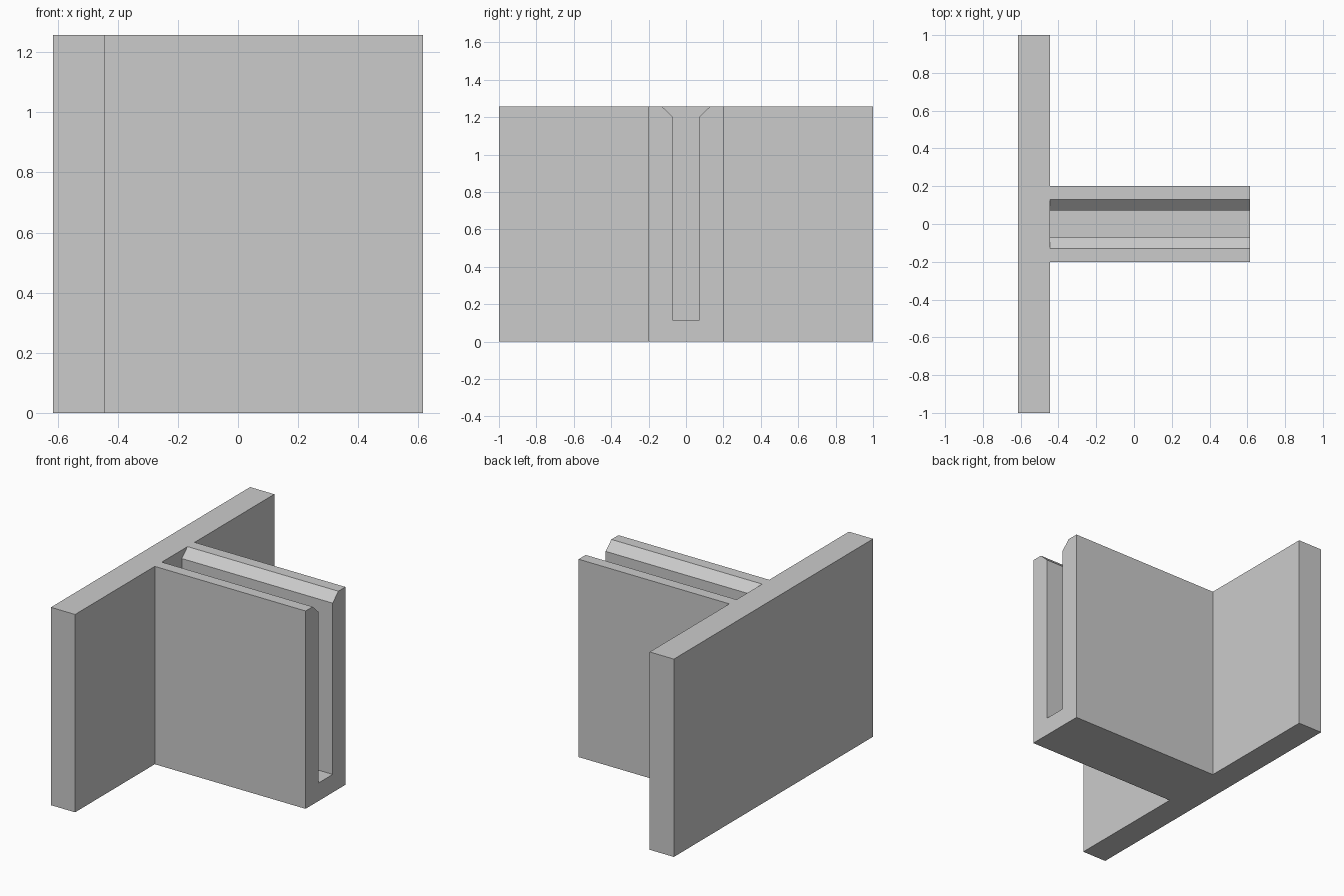
import bpy
import bmesh
from mathutils import Vector

if "Cube" in bpy.data.objects:
    bpy.data.objects.remove(bpy.data.objects["Cube"], do_unlink=True)

grey = bpy.data.materials.new("light grey")
grey.use_nodes = True
colour = (0.6, 0.6, 0.6, 1)
grey.diffuse_color = colour
grey.node_tree.nodes["Principled BSDF"].inputs["Base Color"].default_value = colour

HEIGHT = 1.257
X_BACK, X_JOIN, X_END = -0.615, -0.445, 0.615


def extrude_profile(name, profile, x0, x1):
    """Extrude a closed (y, z) outline along x."""
    bm = bmesh.new()
    face = bm.faces.new([bm.verts.new((x0, y, z)) for y, z in profile])
    moved = bmesh.ops.extrude_face_region(bm, geom=[face])["geom"]
    verts = [v for v in moved if isinstance(v, bmesh.types.BMVert)]
    bmesh.ops.translate(bm, verts=verts, vec=Vector((x1 - x0, 0, 0)))
    bmesh.ops.recalc_face_normals(bm, faces=bm.faces)
    mesh = bpy.data.meshes.new(name)
    bm.to_mesh(mesh)
    bm.free()
    mesh.materials.append(grey)
    obj = bpy.data.objects.new(name, mesh)
    bpy.context.collection.objects.link(obj)
    return obj


# Flat mounting plate
extrude_profile("back_plate", [(-1, 0), (1, 0), (1, HEIGHT), (-1, HEIGHT)],
                X_BACK, X_JOIN)

# Slotted holder with a chamfered mouth, outline mirrored across y
half = [(0.2, 0), (0.2, HEIGHT), (0.129, HEIGHT), (0.072, 1.203), (0.072, 0.115)]
outline = half + [(-y, z) for y, z in reversed(half)]
extrude_profile("slotted_holder", outline, X_JOIN, X_END)
